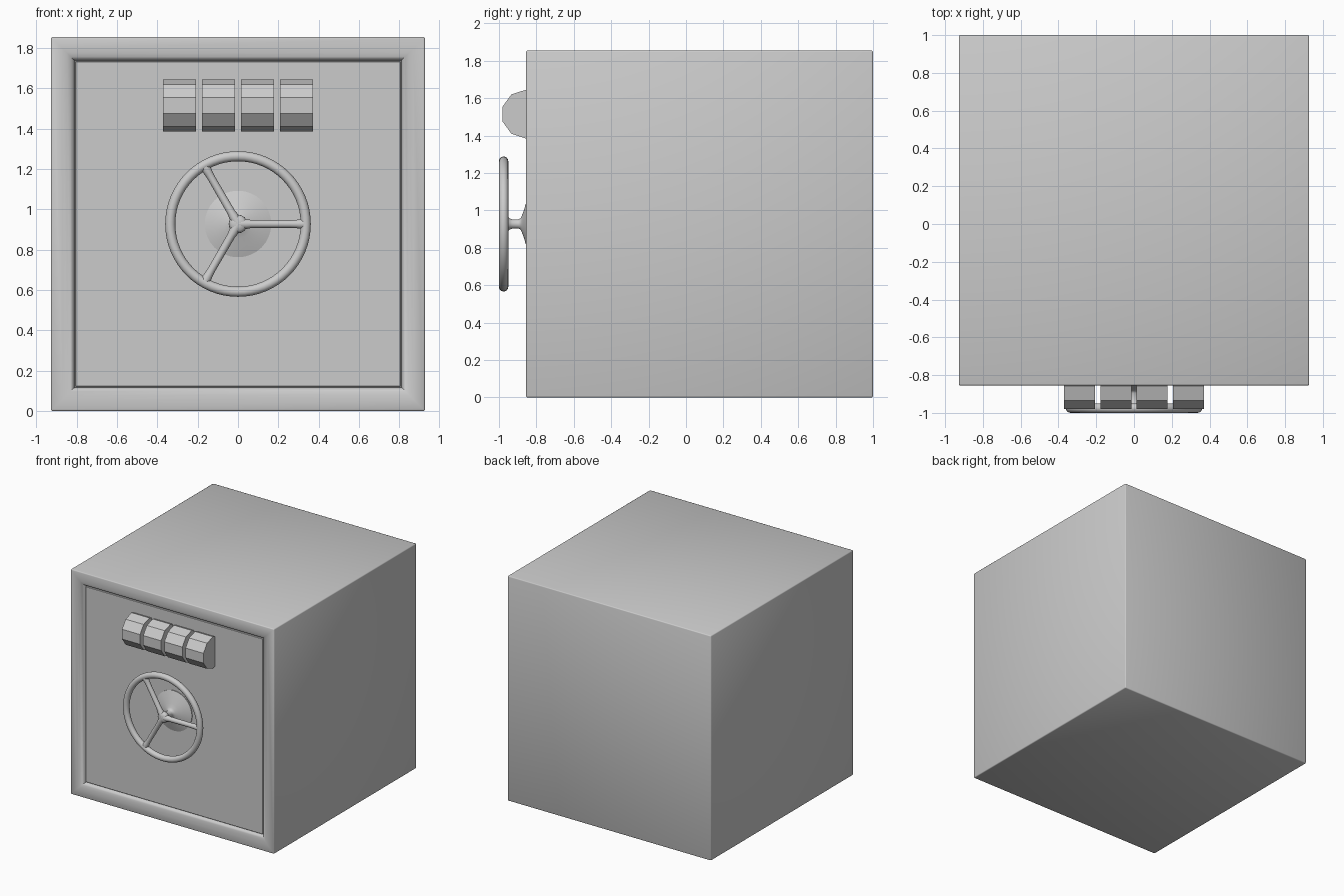
import bpy, bmesh, math
from mathutils import Matrix, Vector

if "Cube" in bpy.data.objects:
    bpy.data.objects.remove(bpy.data.objects["Cube"])

CZ = 0.9275  # height of the safe's centre


def finish(bm, name, angle=None):
    bmesh.ops.recalc_face_normals(bm, faces=bm.faces)
    me = bpy.data.meshes.new(name)
    bm.to_mesh(me)
    bm.free()
    ob = bpy.data.objects.new(name, me)
    bpy.context.collection.objects.link(ob)
    if angle:
        bpy.ops.object.select_all(action='DESELECT')
        ob.select_set(True)
        bpy.context.view_layer.objects.active = ob
        bpy.ops.object.shade_smooth_by_angle(angle=math.radians(angle))
    return ob


def skin(bm, rings, closed=False):
    """Bridge equal-length vertex rings; cap both ends unless closed."""
    n = len(rings[0])
    pairs = list(zip(rings, rings[1:]))
    if closed:
        pairs.append((rings[-1], rings[0]))
    for a, b in pairs:
        for i in range(n):
            j = (i + 1) % n
            bm.faces.new((a[i], a[j], b[j], b[i]))
    if not closed:
        bm.faces.new(rings[0])
        bm.faces.new(rings[-1])


def lathe(name, profile, matrix, sides=32, angle=40, turn=0.0):
    """Revolve (radius, height) points about local z, then place."""
    bm = bmesh.new()
    rings = []
    for r, h in profile:
        ring = []
        for i in range(sides):
            a = turn + math.tau * i / sides
            ring.append(bm.verts.new(matrix @ Vector((r * math.cos(a), r * math.sin(a), h))))
        rings.append(ring)
    skin(bm, rings)
    return finish(bm, name, angle)


def square_rings(bm, profile):
    return [[bm.verts.new((sx * s, y, CZ + sz * s))
             for sx, sz in ((-1, -1), (1, -1), (1, 1), (-1, 1))] for s, y in profile]


# Safe body with rounded front rim and shallow recess for the door
bm = bmesh.new()
rings = square_rings(bm, [(0.9275, 1.0), (0.9275, -0.855), (0.87, -0.855), (0.848, -0.852),
                          (0.83, -0.845), (0.818, -0.835), (0.812, -0.822), (0.811, -0.80)])
skin(bm, rings)
outer = set(rings[0] + rings[1])
edges = [e for e in bm.edges if e.verts[0] in outer and e.verts[1] in outer]
bmesh.ops.bevel(bm, geom=edges, offset=0.008, segments=2, profile=0.5, affect='EDGES')
finish(bm, "safe_body", 50)

# Door panel sitting in the recess with a hairline gap
bm = bmesh.new()
skin(bm, square_rings(bm, [(0.806, -0.79), (0.806, -0.828), (0.804, -0.83)]))
finish(bm, "door_panel")

# Four ten-sided combination dials
for k in range(4):
    x = (k - 1.5) * 0.193
    m = Matrix.Translation((x, -0.857, 1.515)) @ Matrix.Rotation(math.pi / 2, 4, 'Y')
    lathe(f"dial_{k + 1}", [(0.13, -0.082), (0.13, 0.082)], m, sides=10, angle=None)

# Handle hub: flared base, stem and rounded cap, pointing forward
forward = Matrix.Translation((0, 0, CZ)) @ Matrix.Rotation(math.pi / 2, 4, 'X')
lathe("handle_hub", [(0.165, 0.82), (0.165, 0.836), (0.112, 0.855), (0.07, 0.868),
                     (0.043, 0.878), (0.03, 0.885), (0.025, 0.895), (0.025, 0.93),
                     (0.03, 0.943), (0.042, 0.957), (0.046, 0.97), (0.044, 0.983),
                     (0.033, 0.994), (0.015, 0.998)], forward, angle=50)

# Handle wheel rim
bm = bmesh.new()
rings = []
for i in range(64):
    a = math.tau * i / 64
    ring = []
    for j in range(16):
        b = math.tau * j / 16
        r = 0.336 + 0.025 * math.cos(b)
        ring.append(bm.verts.new((r * math.cos(a), -0.975 + 0.025 * math.sin(b), CZ + r * math.sin(a))))
    rings.append(ring)
skin(bm, rings, closed=True)
finish(bm, "handle_rim", 60)

# Three spokes, flared at both ends
for k in range(3):
    turn = Matrix.Rotation(-k * math.tau / 3, 4, 'Y') @ Matrix.Rotation(math.pi / 2, 4, 'Y')
    lathe(f"spoke_{k + 1}", [(0.024, 0.0), (0.024, 0.045), (0.02, 0.065), (0.019, 0.26),
                             (0.0205, 0.29), (0.0235, 0.308), (0.0235, 0.335)],
          Matrix.Translation((0, -0.975, CZ)) @ turn, sides=16, angle=60)
